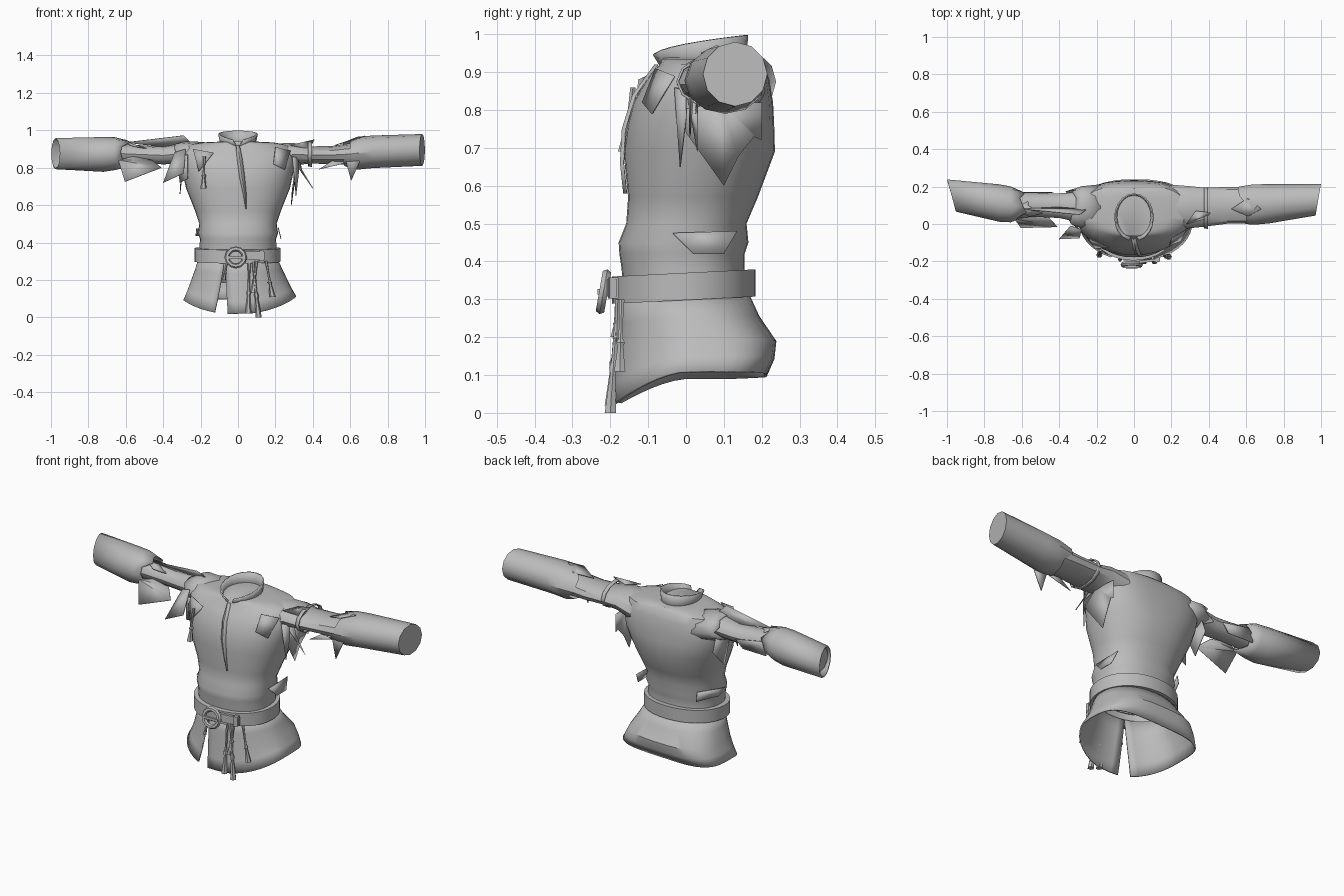
import bpy, bmesh, math, random
from mathutils import Vector

random.seed(4)
cube = bpy.data.objects.get("Cube")
if cube:
    bpy.data.objects.remove(cube, do_unlink=True)

cloth = bpy.data.materials.new("grey_cloth")
cloth.use_nodes = True
GREY = (0.5, 0.5, 0.5, 1)
cloth.diffuse_color = GREY
cloth.node_tree.nodes["Principled BSDF"].inputs["Base Color"].default_value = GREY


def finish(obj, thickness=0, angle=35):
    """Give an object its material, optional thickness and shading."""
    obj.data.materials.clear()
    obj.data.materials.append(cloth)
    if thickness:
        mod = obj.modifiers.new("thickness", 'SOLIDIFY')
        mod.thickness = thickness
        mod.offset = 0
    bpy.ops.object.select_all(action='DESELECT')
    obj.select_set(True)
    bpy.context.view_layer.objects.active = obj
    bpy.ops.object.shade_smooth_by_angle(angle=math.radians(angle))
    return obj


def build(name, bm, thickness=0, angle=35):
    """Turn a bmesh into a finished object."""
    bmesh.ops.recalc_face_normals(bm, faces=bm.faces)
    mesh = bpy.data.meshes.new(name)
    bm.to_mesh(mesh)
    bm.free()
    obj = bpy.data.objects.new(name, mesh)
    bpy.context.collection.objects.link(obj)
    return finish(obj, thickness, angle)


def loft(name, rows, closed=True, start_cap=False, end_cap=False, thickness=0):
    """Skin a list of equally long rows of points."""
    bm = bmesh.new()
    grid = [[bm.verts.new(p) for p in row] for row in rows]
    count = len(rows[0])
    for a, b in zip(grid, grid[1:]):
        for i in range(count if closed else count - 1):
            j = (i + 1) % count
            bm.faces.new((a[i], a[j], b[j], b[i]))
    if start_cap:
        bm.faces.new(grid[0])
    if end_cap:
        bm.faces.new(grid[-1])
    return build(name, bm, thickness)


def shard(name, *points):
    """Torn scrap of cloth: a fan of triangles around the first point."""
    bm = bmesh.new()
    verts = [bm.verts.new(p) for p in points]
    for a, b in zip(verts[1:], verts[2:]):
        bm.faces.new((verts[0], a, b))
    return build(name, bm, 0.004, 15)


def oval(half, front, back, angle, power=0.88, back_power=None):
    """Point on a rounded body section; angle zero faces the front."""
    s, c = math.sin(angle), math.cos(angle)
    if c < 0 and back_power:
        power = back_power
    bend = lambda v: math.copysign(abs(v) ** power, v)
    return half * bend(s), (front + back) / 2 - (back - front) / 2 * bend(c)


def around(n):
    return [math.tau * i / n for i in range(n)]


# Torso: height, half width, front, back; squarer behind the shoulders
TORSO = [
    (.29, .2, -.165, .16), (.38, .205, -.17, .155), (.42, .204, -.176, .155),
    (.45, .214, -.178, .165), (.5, .207, -.158, .16), (.57, .23, -.153, .19),
    (.69, .278, -.165, .235), (.76, .293, -.155, .233), (.82, .305, -.14, .23),
    (.88, .305, -.105, .22), (.92, .275, -.07, .205), (.935, .19, -.065, .19),
    (.94, .085, -.06, .16)]
loft("torso", [[(*oval(w, f, b, a, .88, .72 if z > .75 else .88), z) for a in around(32)]
               for z, w, f, b in TORSO], end_cap=True)


def chest_y(x, z):
    """Front surface of the torso."""
    for low, high in zip(TORSO, TORSO[1:]):
        if low[0] <= z <= high[0]:
            t = (z - low[0]) / (high[0] - low[0])
            w, f, b = (p + (q - p) * t for p, q in zip(low[1:], high[1:]))
            c = math.sqrt(max(0, 1 - (abs(x) / w) ** 2.27)) ** 0.88
            return (f + b) / 2 - (b - f) / 2 * c
    return 0


# Skirt: share of the drop, half width, front, back; squarer towards the back
# hem and open at one front slit
SKIRT = [(0, .205, -.165, .16), (.3, .23, -.172, .19), (.6, .258, -.182, .235),
         (.8, .277, -.188, .23), (1, .299, -.196, .21)]
rows = []
for t, w, f, b in SKIRT:
    gap = math.radians(0.3 + 6.7 * t)
    start = math.radians(-19.5) + gap
    row = []
    for i in range(41):
        x, y = oval(w, f, b, start + (math.tau - 2 * gap) * i / 40, 1, .9 - .38 * t)
        hem = 0.1 + 0.03 * x - 0.08 * min(1, max(0, -y) / 0.19) ** 1.6
        row.append((x + .01 * t, y, 0.32 + (hem - 0.32) * t))
    rows.append(row)
loft("skirt", rows, closed=False, thickness=0.008)

# Belt, closed against the body at both edges
rows = []
for height, inset in ((.298, .03), (.298, 0), (.37, 0), (.37, .03)):
    ring = [oval(.23 - inset, -.195 + inset, .184 - inset, a, 0.95) for a in around(32)]
    rows.append([(x - .003, y, height + 0.05 * y) for x, y in ring])
loft("belt", rows)

# Buckle and loose belt end
bpy.ops.mesh.primitive_torus_add(location=(-.012, -.218, .32), major_radius=.047,
                                 minor_radius=.013, major_segments=12, minor_segments=6,
                                 rotation=(math.radians(80), 0, 0))
bpy.context.object.name = "buckle_ring"
finish(bpy.context.object)


def box(name, center, size, turn=0):
    bpy.ops.mesh.primitive_cube_add(size=1, location=center, rotation=(0, 0, turn))
    obj = bpy.context.object
    obj.name = name
    obj.scale = size
    return finish(obj)


box("buckle_prong", (-.01, -.228, .32), (.09, .012, .014))
box("belt_end", (.085, -.196, .33), (.11, .014, .045), 0.12)
box("belt_keeper", (.125, -.192, .33), (.022, .024, .055), 0.15)


def tassel(name, top, bottom, width=0.017):
    """Hanging cord with a flared, blunt tip."""
    top, bottom = Vector(top), Vector(bottom)
    rows = []
    for t, r in ((0, .5), (.3, .35), (.55, .4), (.6, .75), (.66, .5), (1, 1)):
        c = top.lerp(bottom, t)
        rows.append([(c.x + width * r * math.cos(a), c.y + width * r * math.sin(a), c.z)
                     for a in around(6)])
    loft(name, rows, start_cap=True, end_cap=True)


tassel("tassel_long", (.08, -.18, .3), (.11, -.2, 0))
tassel("tassel_middle", (.06, -.18, .3), (.055, -.2, .02))
tassel("tassel_short", (.15, -.17, .3), (.185, -.175, .11))
tassel("tassel_inner", (.1, -.18, .3), (.08, -.185, .13))
tassel("tassel_small", (-.06, -.18, .29), (-.075, -.19, .2), .011)
tassel("chest_tassel", (-.18, -.14, .86), (-.185, -.165, .69))

# Collar, standing higher at the back and parted at the front
rows = []
for t in (0, .5, 1):
    part = math.radians(4 + 12 * t)
    row = []
    for i in range(19):
        a = part + (math.tau - 2 * part) * i / 18
        x, y = oval(.088 + .014 * t, -.06 - .03 * t, .155 + .005 * t, a, 1)
        rise = .035 + .058 * min(1, max(0, y + .09) / .25) ** .5
        row.append((x, y, .905 + t * rise))
    rows.append(row)
loft("collar", rows, closed=False, thickness=0.008)

# Parted neck opening down the chest
rows = []
for z, left, right in ((.92, -.012, .008), (.84, -.004, .024), (.75, .008, .036),
                       (.66, .028, .044), (.58, .042, .045)):
    mid = (left + right) / 2
    rows.append([(left, chest_y(left, z) - .004, z), (mid, chest_y(mid, z) - .012, z),
                 (right, chest_y(right, z) - .004, z)])
loft("neck_opening", rows, closed=False, thickness=0.003)


def sleeve(name, stations, slant=0, jag=0, sides=12, **options):
    """Tube along x: x, centre y, centre z, depth radius, height radius."""
    rows = []
    for k, (x, yc, zc, ry, rz) in enumerate(stations):
        last = k == len(stations) - 1
        rows.append([(x + (slant * ry * math.cos(a) if last else 0)
                      + (random.uniform(-jag, jag) if k == 0 else 0),
                      yc + ry * math.cos(a), zc + rz * math.sin(a)) for a in around(sides)])
    loft(name, rows, **options)


# Sleeves: the left one is fuller, the right one is thin and torn
sleeve("left_upper_sleeve", [
    (.2, .09, .85, .12, .08), (.3, .09, .872, .112, .06), (.38, .09, .868, .104, .046),
    (.5, .1, .868, .098, .048), (.63, .1, .875, .095, .06)])
sleeve("left_cuff", [
    (.58, .1, .873, .1, .072), (.64, .104, .878, .108, .088), (.72, .108, .885, .105, .087),
    (.985, .13, .895, .085, .085)], .17, .03, end_cap=True)
sleeve("left_arm_band", [(.375, .085, .875, .106, .065), (.395, .085, .875, .108, .068)],
       thickness=.006)
sleeve("right_shoulder_cap", [
    (-.335, .09, .875, .095, .058), (-.28, .09, .87, .11, .07), (-.18, .09, .85, .12, .085)],
    jag=.035, thickness=.004)
sleeve("right_upper_sleeve", [
    (-.2, .09, .86, .11, .07), (-.3, .09, .876, .08, .055), (-.4, .098, .866, .066, .048),
    (-.5, .1, .87, .063, .048), (-.64, .1, .876, .065, .055)])
sleeve("right_cuff", [
    (-.6, .1, .875, .075, .07), (-.66, .105, .875, .093, .085), (-.72, .112, .871, .097, .09),
    (-.975, .152, .875, .083, .08)], -.28, .03, thickness=.006)
sleeve("right_cuff_lining", [(-.7, .11, .872, .08, .075), (-.94, .145, .875, .07, .068)],
       end_cap=True)

# Scraps around the right arm
shard("right_elbow_flap", (-.64, .03, .84), (-.605, -.02, .725), (-.41, -.015, .8),
      (-.46, .04, .84), (-.56, .04, .86))
shard("right_elbow_back_flap", (-.62, .17, .9), (-.43, .17, .865), (-.47, .165, .82),
      (-.62, .17, .82))
shard("right_elbow_top_scrap", (-.64, .08, .95), (-.56, .04, .915), (-.48, .06, .9),
      (-.57, .12, .92))
shard("right_shoulder_strip", (-.6, .08, .935), (-.29, .05, .972), (-.25, .08, .93),
      (-.4, .09, .91))
shard("right_shoulder_flap", (-.28, -.03, .9), (-.34, -.01, .88), (-.4, -.08, .72),
      (-.29, -.075, .77))
shard("right_front_scrap", (-.33, .01, .85), (-.31, -.02, .72), (-.27, -.05, .74),
      (-.27, -.06, .87))
shard("right_armpit_scrap", (-.3, .03, .82), (-.31, .1, .66), (-.3, .19, .76), (-.3, .16, .84))
shard("right_chest_scrap", (-.24, -.08, .9), (-.21, -.13, .78), (-.13, -.125, .88))

# Scraps around the left arm
shard("left_shoulder_flap", (.28, .0, .86), (.4, .03, .69), (.34, .03, .79), (.33, .03, .85))
shard("left_front_scrap", (.29, -.03, .86), (.31, -.015, .65), (.325, .0, .78), (.32, .0, .85))
shard("left_armpit_scrap", (.31, .09, .82), (.305, -.02, .8), (.305, 0, .74), (.285, .1, .6),
      (.29, .14, .68), (.3, .18, .73), (.3, .2, .72), (.3, .2, .82))
shard("left_elbow_flap", (.57, .02, .86), (.605, .01, .73), (.65, .01, .83), (.63, .02, .9))
shard("left_elbow_spike", (.6, .03, .83), (.43, .025, .79), (.5, .03, .835))
shard("left_elbow_top_scrap", (.52, .08, .92), (.61, .04, .95), (.68, .08, .97), (.61, .14, .95))
shard("left_chest_scrap", (.2, -.08, .91), (.19, -.115, .82), (.25, -.09, .79), (.28, -.03, .89))
shard("left_shoulder_strip", (.28, .0, .92), (.38, .03, .9), (.41, .06, .95), (.33, .07, .93))

# Folded scraps at the waist
shard("left_waist_flap", (.215, -.035, .475), (.215, .135, .48), (.23, .1, .42), (.23, .02, .42))
shard("right_waist_flap", (-.225, .03, .435), (-.215, -.06, .45), (-.222, .03, .475),
      (-.165, .135, .48), (-.165, .145, .43))
